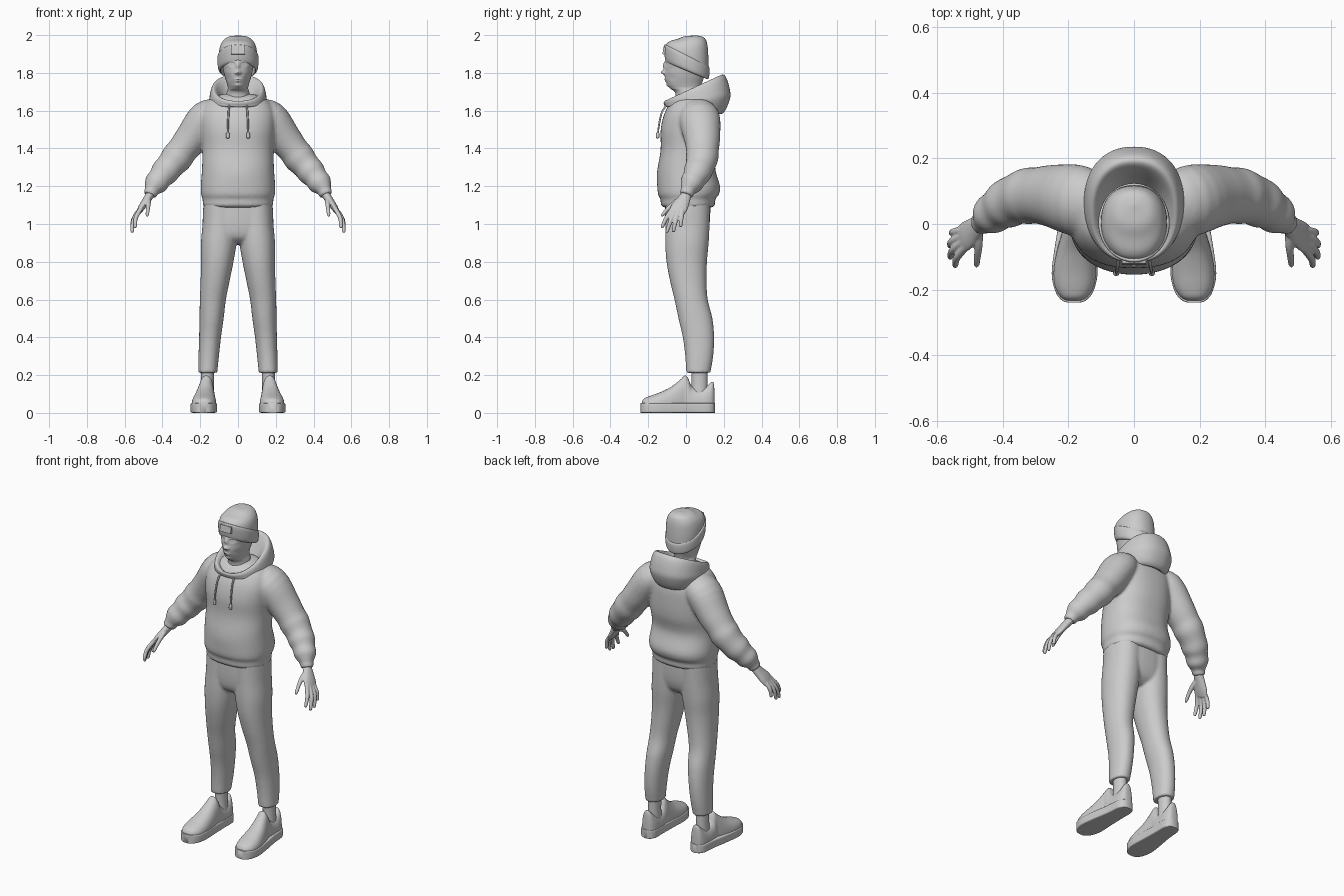
import bpy, bmesh, math
from mathutils import Vector


def resample(keys, steps, cyclic):
    """Catmull-Rom interpolation of section keys."""
    keys = [list(k) + [0] * (6 - len(k)) for k in keys]
    n, out = len(keys), []
    at = (lambda i: keys[i % n]) if cyclic else (lambda i: keys[min(max(i, 0), n - 1)])
    for i in range(n if cyclic else n - 1):
        for s in range(steps):
            t = s / steps
            out.append([0.5 * (2 * b + (c - a) * t + (2 * a - 5 * b + 4 * c - d) * t * t
                               + (3 * b - a - 3 * c + d) * t ** 3)
                        for a, b, c, d in zip(at(i - 1), at(i), at(i + 1), at(i + 2))])
    return out if cyclic else out + [keys[-1]]


def tube(bm, keys, axis=None, n=32, steps=4, exp=2, mirror=False, cyclic=False, bumps=(), zmin=None):
    """Loft through (x, y, z, rx, ry, tilt) sections; axis None follows the path."""
    ks = resample(keys, steps, cyclic)
    cs = [Vector(k[:3]) for k in ks]
    for side in ((1, -1) if mirror else (1,)):
        rings = []
        for i, (c, k) in enumerate(zip(cs, ks)):
            if axis == 'Z':
                u, v = Vector((1, 0, 0)), Vector((0, 1, k[5]))
            elif axis == 'Y':
                u, v = Vector((1, 0, 0)), Vector((0, 0, 1))
            else:
                t = (cs[min(i + 1, len(cs) - 1)] - cs[max(i - 1, 0)]).normalized()
                u = Vector((0, 1, 0)).cross(t).normalized()
                v = t.cross(u)
            ring = []
            for j in range(n):
                a = 2 * math.pi * j / n
                ca, sa = math.cos(a), math.sin(a)
                p = (c + u * k[3] * math.copysign(abs(ca) ** (2 / exp), ca)
                     + v * k[4] * math.copysign(abs(sa) ** (2 / exp), sa))
                if p.y < 0:
                    for bx, bz, sx, sz, amount in bumps:
                        p.y -= amount * math.exp(-((p.x - bx) / sx) ** 2 - ((p.z - bz) / sz) ** 2)
                if zmin is not None:
                    p.z = max(p.z, zmin)
                ring.append(bm.verts.new((p.x * side, p.y, p.z)))
            rings.append(ring)
        pairs = list(zip(rings, rings[1:]))
        if cyclic:
            pairs.append((rings[-1], rings[0]))
        else:
            bm.faces.new(rings[0])
            bm.faces.new(rings[-1])
        for a, b in pairs:
            for j in range(n):
                bm.faces.new((a[j], a[(j + 1) % n], b[(j + 1) % n], b[j]))


def make(name, bm, voxel=0, smooth=4):
    """Turn the bmesh into a smooth object, optionally fused by a voxel remesh."""
    bmesh.ops.recalc_face_normals(bm, faces=bm.faces)
    me = bpy.data.meshes.new(name)
    bm.to_mesh(me)
    bm.free()
    ob = bpy.data.objects.new(name, me)
    bpy.context.collection.objects.link(ob)
    if voxel:
        m = ob.modifiers.new("fuse", 'REMESH')
        m.mode, m.voxel_size, m.use_smooth_shade = 'VOXEL', voxel, True
        s = ob.modifiers.new("soften", 'SMOOTH')
        s.factor, s.iterations = 0.5, smooth
    else:
        bpy.ops.object.select_all(action='DESELECT')
        ob.select_set(True)
        bpy.context.view_layer.objects.active = ob
        bpy.ops.object.shade_smooth_by_angle(angle=math.radians(45))
    return ob


# Head and neck, with face features as soft bumps
face = [(0, 1.835, .010, .022, .010), (0, 1.803, .013, .011, .020), (0, 1.766, .020, .005, .006),
        (0, 1.755, .017, .005, .006), (0, 1.734, .018, .010, .006)]
for s in (-1, 1):
    face += [(s * .031, 1.846, .015, .011, -.010), (s * .031, 1.845, .009, .006, .005),
             (s * .031, 1.864, .022, .006, .004), (s * .013, 1.799, .006, .006, .006),
             (s * .050, 1.775, .016, .018, -.005)]
bm = bmesh.new()
tube(bm, [(0, .015, 1.60, .075, .070), (0, .012, 1.69, .061, .068), (0, -.002, 1.718, .054, .082),
          (0, -.008, 1.74, .058, .091), (0, -.008, 1.78, .070, .104), (0, -.003, 1.82, .079, .108),
          (0, 0, 1.86, .084, .110), (0, .01, 1.92, .078, .085)], 'Z', n=128, steps=12, bumps=face)
make("head", bm)

# Knit hat: crown, folded brim, blank patch
bm = bmesh.new()
tube(bm, [(0, .005, 1.85, .100, .112, -.48), (0, .006, 1.89, .101, .113, -.50), (0, .017, 1.93, .097, .101, -.38),
          (0, .035, 1.965, .082, .078, -.20), (0, .048, 1.99, .052, .050, -.10),
          (0, .055, 1.998, .004, .004, 0)], 'Z', n=48, steps=5, exp=2.2)
make("hat_crown", bm)
bm = bmesh.new()
tube(bm, [(0, .005, 1.818, .090, .102, -.42), (0, .005, 1.814, .099, .111, -.42), (0, .005, 1.83, .106, .117, -.43),
          (0, .004, 1.87, .109, .121, -.48), (0, .004, 1.89, .106, .118, -.50),
          (0, .005, 1.885, .095, .106, -.50)], 'Z', n=48, steps=4, cyclic=True)
make("hat_brim", bm)
bpy.ops.mesh.primitive_cube_add(size=1, location=(0, -.116, 1.918), rotation=(math.radians(-8), 0, 0))
patch = bpy.context.object
patch.name, patch.scale = "hat_patch", (.074, .012, .040)

# Hoodie: torso and sleeves fused together
bm = bmesh.new()
tube(bm, [(0, .01, 1.088, .172, .125), (0, .01, 1.098, .186, .142), (0, .01, 1.132, .187, .145),
          (0, .013, 1.155, .195, .160), (0, .015, 1.2, .197, .165), (0, .004, 1.3, .190, .150),
          (0, .02, 1.4, .190, .154), (0, .022, 1.5, .198, .156), (0, .028, 1.58, .198, .144),
          (0, .03, 1.64, .170, .115), (0, .035, 1.675, .120, .085), (0, .035, 1.69, .07, .055)],
     'Z', n=64, steps=5, exp=2.35, bumps=[(0, 1.26, .10, .06, .006)])
tube(bm, [(.08, .05, 1.61, .055, .075), (.165, .07, 1.565, .092, .108), (.245, .085, 1.455, .088, .096),
          (.295, .087, 1.39, .081, .086), (.325, .085, 1.35, .084, .086), (.36, .075, 1.308, .074, .077),
          (.39, .06, 1.272, .074, .075), (.413, .045, 1.243, .063, .064), (.435, .028, 1.213, .063, .061),
          (.450, .015, 1.190, .048, .047), (.456, .010, 1.178, .039, .039), (.468, 0, 1.152, .036, .037)],
     n=40, mirror=True)
make("hoodie", bm, .009, 5)

# Hood lying open behind the neck
bm = bmesh.new()
tube(bm, [(0, .03, 1.62, .075, .085, .30), (0, .03, 1.675, .092, .112, .40), (0, .035, 1.718, .122, .145, .46),
          (0, .045, 1.712, .140, .163, .43), (0, .058, 1.675, .150, .172, .27), (0, .062, 1.64, .150, .170, .12),
          (0, .055, 1.595, .120, .130, -.10)], 'Z', n=64, steps=5, exp=2.25, cyclic=True)
make("hood", bm)

# Drawstrings with end tips
bm = bmesh.new()
tube(bm, [(.046, -.100, 1.635, .005, .005), (.050, -.128, 1.59, .005, .005), (.053, -.142, 1.53, .005, .005),
          (.054, -.148, 1.487, .005, .005), (.054, -.149, 1.48, .009, .009), (.054, -.150, 1.458, .009, .009),
          (.054, -.150, 1.453, .003, .003)], n=10, mirror=True)
make("drawstrings", bm)

# Hands: palm, thumb and four fingers
bm = bmesh.new()
tube(bm, [(.455, .010, 1.175, .024, .028), (.465, .002, 1.155, .023, .028), (.485, -.014, 1.125, .021, .036),
          (.51, -.035, 1.088, .018, .045), (.528, -.050, 1.060, .012, .042)], n=24, mirror=True)
tube(bm, [(.475, -.015, 1.135, .014, .016), (.474, -.060, 1.112, .013, .014), (.477, -.095, 1.082, .011, .011),
          (.480, -.122, 1.050, .009, .009), (.481, -.130, 1.040, .004, .004)], n=14, mirror=True)
for base, mid, tip in [((.515, -.072, 1.08), (.541, -.104, 1.032), (.545, -.126, .985)),
                       ((.522, -.055, 1.075), (.553, -.080, 1.022), (.560, -.100, .962)),
                       ((.522, -.036, 1.075), (.555, -.053, 1.022), (.561, -.066, .965)),
                       ((.518, -.018, 1.08), (.549, -.024, 1.035), (.556, -.028, .990))]:
    end = Vector(tip) + (Vector(tip) - Vector(mid)) * .12
    tube(bm, [base + (.012, .012), mid + (.0115, .0115), tip + (.009, .009), tuple(end) + (.004, .004)],
         n=14, mirror=True)
make("hands", bm, .004, 2)

# Trousers: legs and hips fused together
bm = bmesh.new()
tube(bm, [(.160, .065, .212, .050, .064), (.155, .070, .30, .054, .074), (.148, .066, .40, .058, .083),
          (.140, .050, .50, .064, .090), (.133, .027, .60, .069, .088), (.121, .012, .70, .077, .097),
          (.110, .004, .80, .086, .107), (.102, .005, .90, .094, .115), (.096, .008, 1.0, .092, .117),
          (.092, .01, 1.12, .090, .118)], 'Z', n=40, mirror=True, exp=2.15)
tube(bm, [(0, .005, .895, .10, .06), (0, .005, .93, .17, .100), (0, .008, 1.0, .187, .117),
          (0, .01, 1.12, .182, .120)], 'Z', n=48, exp=2.4)
make("trousers", bm, .008, 4)

# Ankles
bm = bmesh.new()
tube(bm, [(.163, .070, .08, .037, .045), (.162, .072, .16, .034, .042), (.160, .070, .26, .036, .044)],
     'Z', n=28, mirror=True)
make("ankles", bm)

# Shoes: flat soles and uppers, lofted from toe to heel
sole = [(-.240, .184, .018), (-.232, .183, .038), (-.205, .182, .058), (-.15, .181, .070), (-.06, .177, .063),
        (.04, .170, .053), (.11, .167, .050), (.138, .166, .040), (.150, .165, .025), (.154, .165, .012)]
bm = bmesh.new()
tube(bm, [(x, y, .026, w, .026) for y, x, w in sole], 'Y', n=48, exp=9, mirror=True)
make("shoe_soles", bm)
upper = [(-.234, .184, .020, .058), (-.222, .183, .041, .076), (-.19, .182, .059, .090), (-.14, .180, .065, .108),
         (-.08, .176, .059, .137), (-.03, .171, .050, .176), (-.006, .168, .045, .198), (.012, .168, .045, .182),
         (.03, .167, .046, .142), (.07, .166, .046, .126), (.108, .165, .045, .140), (.134, .165, .037, .163),
         (.147, .165, .025, .156), (.151, .165, .012, .100)]
bm = bmesh.new()
tube(bm, [(x, y, .045, w, h - .045) for y, x, w, h in upper], 'Y', n=40, exp=2.3, mirror=True, zmin=.035)
make("shoe_uppers", bm)
